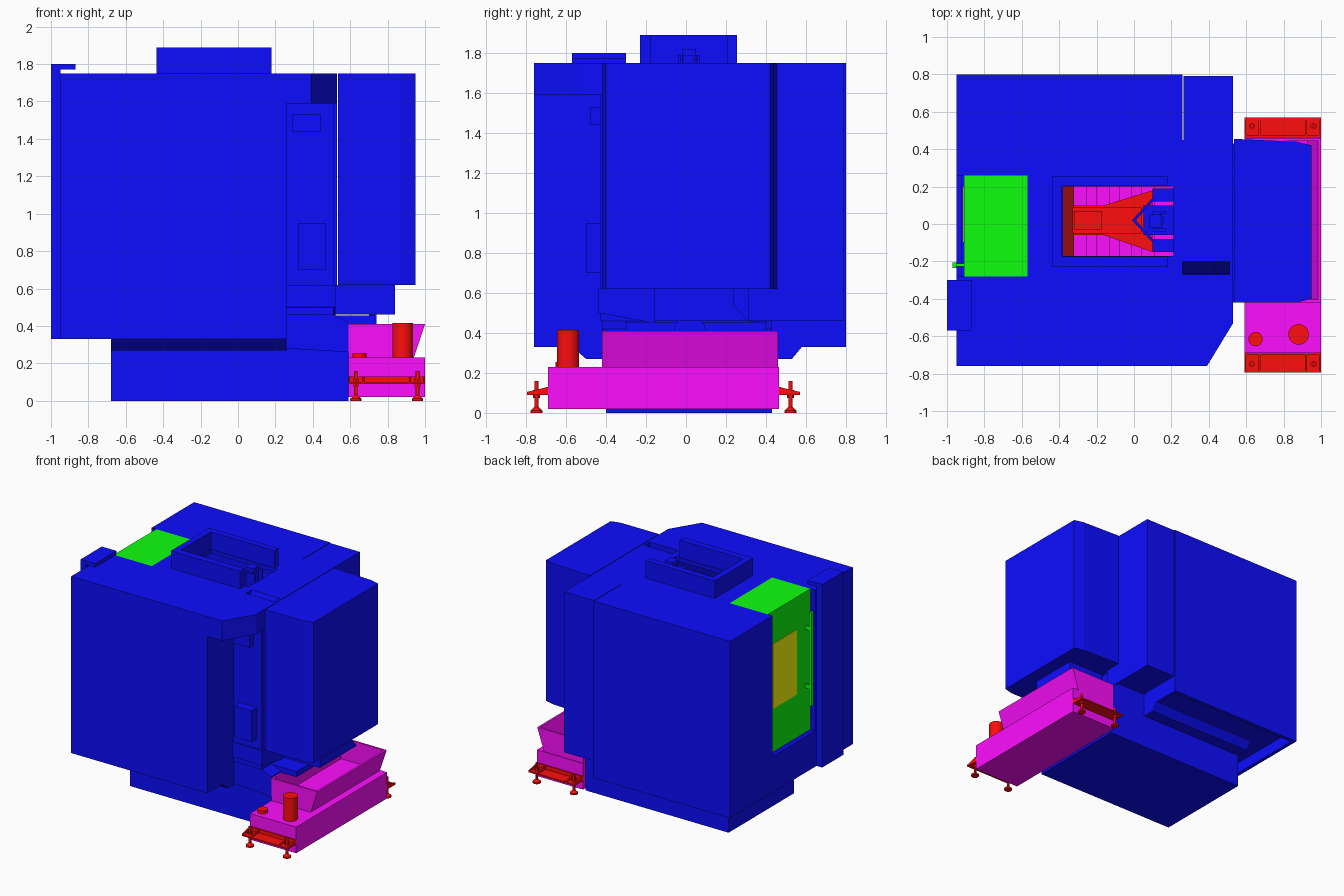
import bpy, bmesh, math
from mathutils import Vector

if "Cube" in bpy.data.objects:
    bpy.data.objects.remove(bpy.data.objects["Cube"])


def mat(name, c):
    m = bpy.data.materials.new(name)
    m.diffuse_color = (*c, 1)
    m.use_nodes = True
    m.node_tree.nodes["Principled BSDF"].inputs["Base Color"].default_value = m.diffuse_color
    return m


LO = 0.004
BLUE = mat("blue", (LO, LO, 1))
RED = mat("red", (1, LO, LO))
DARK = mat("dark_red", (.3, LO, LO))
PINK = mat("magenta", (1, LO, 1))
GREEN = mat("green", (LO, 1, LO))
OLIVE = mat("yellow", (1, 1, LO))


def prism(name, pts, a, b, m=BLUE, axis='z'):
    """Extrude a 2D profile from a to b along an axis (z: xy, x: yz, y: xz)."""
    put = {'z': lambda p, t: (p[0], p[1], t),
           'x': lambda p, t: (t, p[0], p[1]),
           'y': lambda p, t: (p[0], t, p[1])}[axis]
    bm = bmesh.new()
    f = bm.faces.new([bm.verts.new(put(p, a)) for p in pts])
    r = bmesh.ops.extrude_face_region(bm, geom=[f])
    d = Vector(put((0, 0), b)) - Vector(put((0, 0), a))
    bmesh.ops.translate(bm, vec=d, verts=[v for v in r['geom'] if isinstance(v, bmesh.types.BMVert)])
    bmesh.ops.recalc_face_normals(bm, faces=bm.faces)
    me = bpy.data.meshes.new(name)
    bm.to_mesh(me)
    bm.free()
    me.materials.append(m)
    o = bpy.data.objects.new(name, me)
    bpy.context.collection.objects.link(o)
    return o


def box(name, x0, x1, y0, y1, z0, z1, m=BLUE):
    return prism(name, [(x0, y0), (x1, y0), (x1, y1), (x0, y1)], z0, z1, m)


def cone(name, x, y, z0, z1, r1, r2, m=RED, n=24):
    bpy.ops.mesh.primitive_cone_add(vertices=n, radius1=r1, radius2=r2, depth=z1 - z0,
                                    location=(x, y, (z0 + z1) / 2))
    o = bpy.context.object
    o.name = name
    o.data.materials.append(m)
    bpy.ops.object.shade_smooth_by_angle()
    return o


def cut(o, k):
    """Subtract cutter k from o and remove the cutter."""
    k.hide_render = True
    md = o.modifiers.new("cut", 'BOOLEAN')
    md.operation, md.object, md.solver = 'DIFFERENCE', k, 'EXACT'
    bpy.context.view_layer.objects.active = o
    bpy.ops.object.modifier_apply(modifier=md.name)
    bpy.data.objects.remove(k)


# Main cabinet shell, open underneath and at the top and left side
cab = box("cabinet", -.95, .26, -.76, .80, .33, 1.75)
for c in ((-.92, .23, -.73, .77, .2, 1.72), (-.38, .21, -.17, .20, 1.6, 1.9),
          (-1, -.57, -.28, .26, .62, 1.9)):
    cut(cab, box("cutter", *c))
box("cabinet_floor", -.92, .23, -.73, .77, .42, .45)

# Canopy over the operator recess, with its chamfered corner
prism("canopy", [(.26, -.76), (.39, -.76), (.53, -.53), (.53, -.27), (.26, -.27)], 1.59, 1.75)

# Door frame and rear electrical cabinet
box("door_frame", .26, .51, -.43, .45, .46, 1.59)
prism("door_frame_top", [(-.268, 1.59), (-.20, 1.75), (.31, 1.75), (.31, 1.59)], .25, .53, BLUE, 'x')
box("frame_edge", .51, .53, -.40, .44, .62, 1.75)
box("rear_frame", .25, .40, .30, .45, .46, 1.75)
box("electrical_cabinet", .265, .53, .31, .79, .46, 1.75)
box("control_box_upper", .29, .44, -.48, -.43, 1.44, 1.53)
box("control_box_lower", .32, .47, -.50, -.43, .70, .95)

# Door housing
prism("door_housing", [(.535, -.42), (.87, -.42), (.95, -.40), (.95, .42), (.87, .44), (.535, .455)],
      .62, 1.75)

# Chip chute under the housing
box("chute", .52, .84, -.16, .24, .46, .62)
prism("chute_side", [(.24, .62), (.24, .54), (.31, .46), (.20, .46), (.20, .62)], .52, .84, BLUE, 'x')
prism("recess_sill", [(-.44, .62), (-.44, .50), (-.16, .45), (-.16, .62)], .26, .52, BLUE, 'x')
box("chute_outlet", .50, .73, -.30, .40, .41, .455)
arch = [(.02 + .08 * math.cos(math.radians(t)), .41 + .08 * math.sin(math.radians(t)))
        for t in range(0, 181, 30)]
prism("outlet_arch", arch, .70, .74, BLUE, 'x')

# Base and flared tray
box("base", -.68, .59, -.40, .43, 0, .33)
prism("base_tray", [(-.57, .33), (-.50, .27), (.53, .27), (.58, .33)], -.68, .26, BLUE, 'x')
prism("front_tray", [(.25, .28), (.59, .26), (.59, .42), (.51, .46), (.25, .46)], -.42, .43, BLUE, 'y')

# U-shaped collar around the roof opening
prism("roof_collar", [(.18, -.23), (-.435, -.23), (-.435, .255), (.18, .255), (.18, .205),
                      (-.385, .205), (-.385, -.175), (.18, -.175)], 1.75, 1.89)

# Machine inside: table, column, spindle head
box("table_cover", -.38, .21, -.30, .33, .45, .75, PINK)
for i in range(4):
    box("table_rib", -.32 + i * .12, -.25 + i * .12, -.30, .33, .75, .77, PINK)
box("column", -.40, -.32, -.17, .20, .45, 1.40, DARK)
prism("column_arm", [(-.35, -.06), (-.16, -.06), (.10, -.15), (.10, .18), (-.16, .10), (-.35, .10)],
      1.10, 1.30, RED)
box("head_slide", -.33, .04, -.05, .09, 1.30, 1.45, RED)
box("head_cap", -.32, -.17, -.03, .07, 1.45, 1.50, RED)
box("head_plate", .05, .21, -.06, .10, 1.30, 1.60)
cone("spindle_motor", .12, .02, 1.35, 1.79, .04, .04, BLUE)
box("motor_cap", .08, .15, -.02, .05, 1.79, 1.82)
for y0, y1 in ((-.04, -.025), (.055, .07)):
    box("motor_bracket", .10, .175, y0, y1, 1.55, 1.79)
for s in (-1, 1):
    prism("cable_guard", [(-.01, .02), (.10, .02 + s * .12), (.11, .02 + s * .11), (.01, .02)],
          1.40, 1.72)
    y = .02 + s * .135
    box("guide_post", .10, .21, y - .035, y + .035, 1.2, 1.70)

# Side door: window and handle
box("side_door", -.91, -.57, -.28, .26, .62, 1.75, GREEN)
box("door_window", -.915, -.905, -.10, .20, .97, 1.49, OLIVE)
box("door_handle", -.97, -.95, -.235, -.205, .85, 1.60, GREEN)
for z in (.98, 1.45):
    box("handle_mount", -.96, -.90, -.228, -.212, z, z + .03, GREEN)

# Tall side panel hooked over the roof
box("side_panel", -1.0, -.95, -.57, -.30, .33, 1.80)
box("side_panel_hook", -.95, -.87, -.57, -.30, 1.77, 1.80)

# Chip tank and open hopper
box("chip_tank", .59, 1.0, -.69, .465, .02, .23, PINK)
hop = prism("hopper", [(.59, .23), (.94, .23), (1.0, .41), (.59, .41)], -.42, .46, PINK, 'y')
cut(hop, prism("hopper_cutter", [(.605, .24), (.925, .24), (.99, .43), (.605, .43)],
               -.405, .445, PINK, 'y'))
cone("coolant_pump", .88, -.59, .23, .415, .055, .055)
cone("filler_cap", .65, -.615, .23, .255, .038, .038)

# Tank brackets and levelling feet at both ends
for y, s in ((-.69, -1), (.465, 1)):
    box("foot_bracket", .59, 1.0, min(y, y + s * .105), max(y, y + s * .105), .09, .10, RED)
    box("bracket_back", .59, 1.0, min(y, y + s * .01), max(y, y + s * .01), .09, .13, RED)
    for x in (.59, .665, .915, .99):
        prism("bracket_rib", [(y, .13), (y, .09), (y + s * .105, .09), (y + s * .105, .105)],
              x, x + .01, RED, 'x')
    for x in (.63, .96):
        fy = y + s * .058
        cone("foot_screw", x, fy, .02, .16, .01, .01, n=12)
        cone("foot_pad", x, fy, 0, .012, .03, .03)
        cone("foot_cone", x, fy, .012, .03, .028, .01)
        cone("foot_nut", x, fy, .10, .115, .018, .018, n=6)
        cone("foot_lock_nut", x, fy, .075, .09, .018, .018, n=6)
